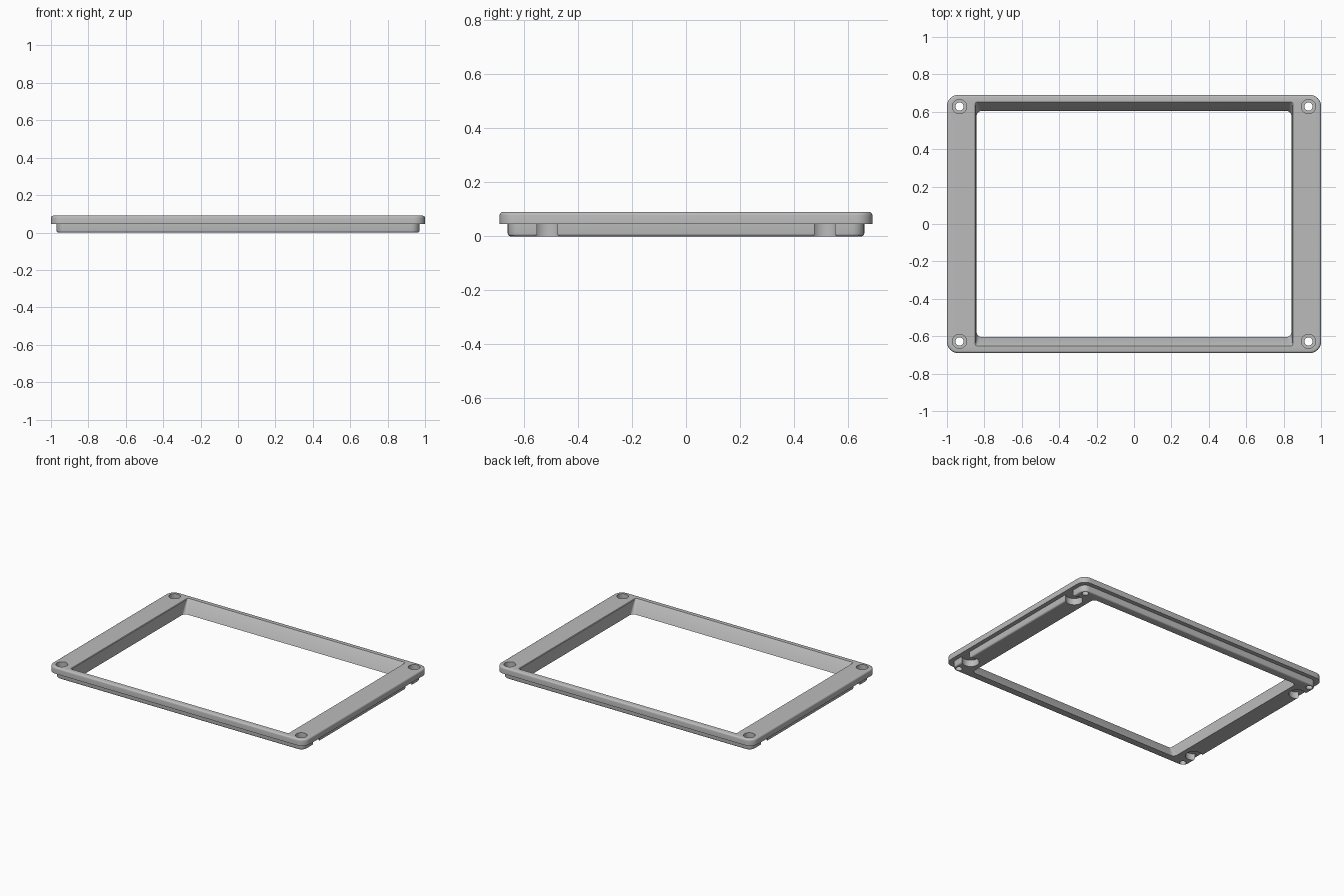
import bpy
import bmesh
from math import sin, cos, pi, radians

cube = bpy.data.objects.get("Cube")
if cube:
    bpy.data.objects.remove(cube, do_unlink=True)

STEPS = 8          # segments per rounded corner
TOP = 0.09         # full height
LIP = 0.045        # underside of the overhanging plate


def rounded_rect(hx, hy, r, z):
    """Loop of points for a rounded rectangle with half sizes hx, hy."""
    pts = []
    for k, (sx, sy) in enumerate([(1, 1), (-1, 1), (-1, -1), (1, -1)]):
        for i in range(STEPS + 1):
            a = (k + i / STEPS) * pi / 2
            pts.append((sx * (hx - r) + r * cos(a), sy * (hy - r) + r * sin(a), z))
    return pts


def fillet(hx, hy, r, z, size, direction):
    """Loops rounding the outer edge: direction 1 at the top, -1 at the bottom."""
    loops = []
    for i in range(5):
        a = i / 4 * pi / 2
        inset = size * (1 - cos(a))
        loops.append((hx - inset, hy - inset, r - inset,
                      z - direction * size * (1 - sin(a))))
    return loops if direction > 0 else loops[::-1]


def ring_object(name, loops):
    """Skin a closed cycle of equal loops into a ring-shaped solid."""
    bm = bmesh.new()
    rows = [[bm.verts.new(p) for p in rounded_rect(*loop)] for loop in loops]
    n = len(rows[0])
    for i, row in enumerate(rows):
        nxt = rows[(i + 1) % len(rows)]
        for j in range(n):
            k = (j + 1) % n
            bm.faces.new((row[j], row[k], nxt[k], nxt[j]))
    bmesh.ops.recalc_face_normals(bm, faces=bm.faces)
    mesh = bpy.data.meshes.new(name)
    bm.to_mesh(mesh)
    bm.free()
    obj = bpy.data.objects.new(name, mesh)
    bpy.context.collection.objects.link(obj)
    return obj


def drill(target, x, y, radius, z0, z1):
    """Cut a vertical round hole between two heights."""
    bpy.ops.mesh.primitive_cylinder_add(vertices=32, radius=radius, depth=z1 - z0,
                                        location=(x, y, (z0 + z1) / 2))
    cutter = bpy.context.object
    cutter.name = "hole_cutter"
    cutter.hide_render = True
    mod = target.modifiers.new("hole", "BOOLEAN")
    mod.operation = "DIFFERENCE"
    mod.solver = "EXACT"
    mod.object = cutter
    bpy.context.view_layer.objects.active = target
    bpy.ops.object.modifier_apply(modifier=mod.name)
    bpy.data.objects.remove(cutter, do_unlink=True)


# Frame: stepped outside with rounded rims, long inner walls sloping inward
bottom_rim = fillet(0.97, 0.66, 0.045, 0, 0.01, -1)
top_rim = fillet(1.0, 0.69, 0.06, TOP, 0.012, 1)
loops = bottom_rim
loops += [(0.97, 0.66, 0.045, LIP), (1.0, 0.69, 0.06, LIP)]
loops += top_rim
loops += [(0.85, 0.652, 0.012, TOP), (0.846, 0.648, 0.012, TOP - 0.004),
          (0.842, 0.605, 0.03, 0)]
frame = ring_object("frame", loops)

# Counterbored screw holes and round side pockets near each corner
for sx in (-1, 1):
    for sy in (-1, 1):
        drill(frame, sx * 0.933, sy * 0.628, 0.022, -0.1, 0.2)
        drill(frame, sx * 0.933, sy * 0.628, 0.038, 0.05, 0.2)
        drill(frame, sx * 0.93, sy * 0.514, 0.055, -0.1, LIP + 0.001)

# Grey finish
grey = bpy.data.materials.new("plain_grey")
grey.use_nodes = True
colour = (0.5, 0.5, 0.5, 1)
grey.diffuse_color = colour
grey.node_tree.nodes["Principled BSDF"].inputs["Base Color"].default_value = colour
frame.data.materials.clear()
frame.data.materials.append(grey)

bpy.ops.object.select_all(action="DESELECT")
frame.select_set(True)
bpy.context.view_layer.objects.active = frame
bpy.ops.object.shade_smooth_by_angle(angle=radians(30))
